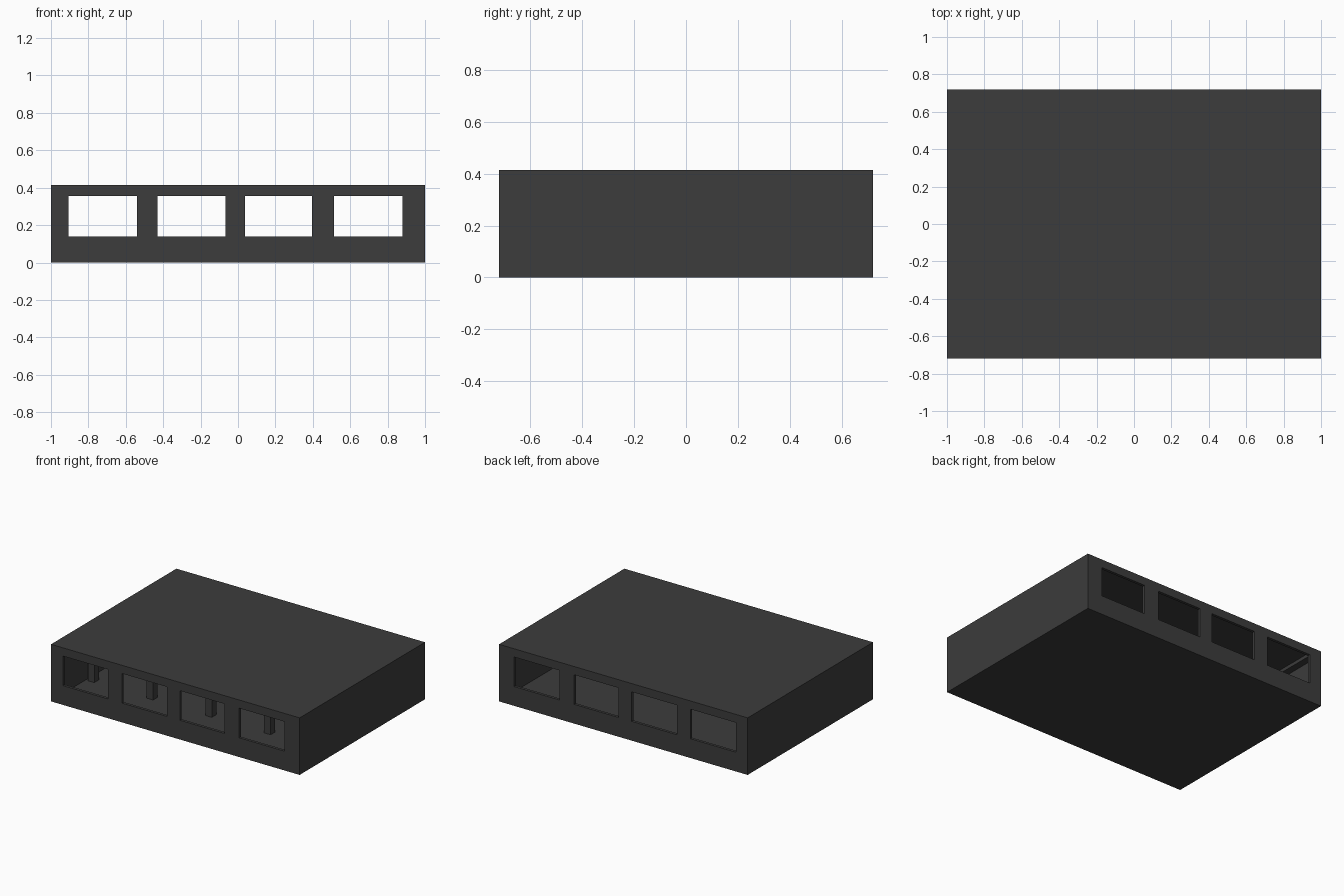
import bpy

if "Cube" in bpy.data.objects:
    bpy.data.objects.remove(bpy.data.objects["Cube"])

X, Y, H, T = 1.0, 0.72, 0.415, 0.02   # half width, half depth, height, wall thickness
SILL, HEAD = 0.14, 0.355
WINDOWS = [(-0.905, -0.54), (-0.43, -0.067), (0.037, 0.395), (0.513, 0.88)]

dark = bpy.data.materials.new("dark_grey")
dark.diffuse_color = (0.045, 0.045, 0.045, 1)
dark.use_nodes = True
dark.node_tree.nodes["Principled BSDF"].inputs["Base Color"].default_value = dark.diffuse_color


def box(name, x0, x1, y0, y1, z0, z1):
    bpy.ops.mesh.primitive_cube_add(size=1, location=((x0 + x1) / 2, (y0 + y1) / 2, (z0 + z1) / 2))
    ob = bpy.context.object
    ob.name = name
    ob.scale = (x1 - x0, y1 - y0, z1 - z0)
    bpy.ops.object.transform_apply(location=False, rotation=False, scale=True)
    ob.data.materials.append(dark)
    return ob


def cut(target, cutter):
    mod = target.modifiers.new("cut", 'BOOLEAN')
    mod.operation = 'DIFFERENCE'
    mod.solver = 'EXACT'
    mod.object = cutter
    bpy.context.view_layer.objects.active = target
    bpy.ops.object.modifier_apply(modifier=mod.name)
    bpy.data.objects.remove(cutter, do_unlink=True)


# Hollow shell: floor, roof and four walls in one piece
shell = box("building_shell", -X, X, -Y, Y, 0, H)
cut(shell, box("room_cutter", -X + T, X - T, -Y + T, Y - T, T, H - T))

# Window openings through the front and back walls
for x0, x1 in WINDOWS:
    cut(shell, box("window_cutter", x0, x1, -Y - 0.1, Y + 0.1, SILL, HEAD))

# Row of slim posts standing behind the front mullions
for i in range(5):
    x = -0.936 + i * 0.473
    box(f"post_{i + 1}", x - 0.026, x + 0.026, -0.352, -0.30, T, H - T)

# Ceiling rails along the side walls
for name, s in (("left_rail", -1), ("right_rail", 1)):
    a, b = sorted((s * 0.93, s * (X - T)))
    box(name, a, b, -Y + T, Y - T, 0.37, H - T)
